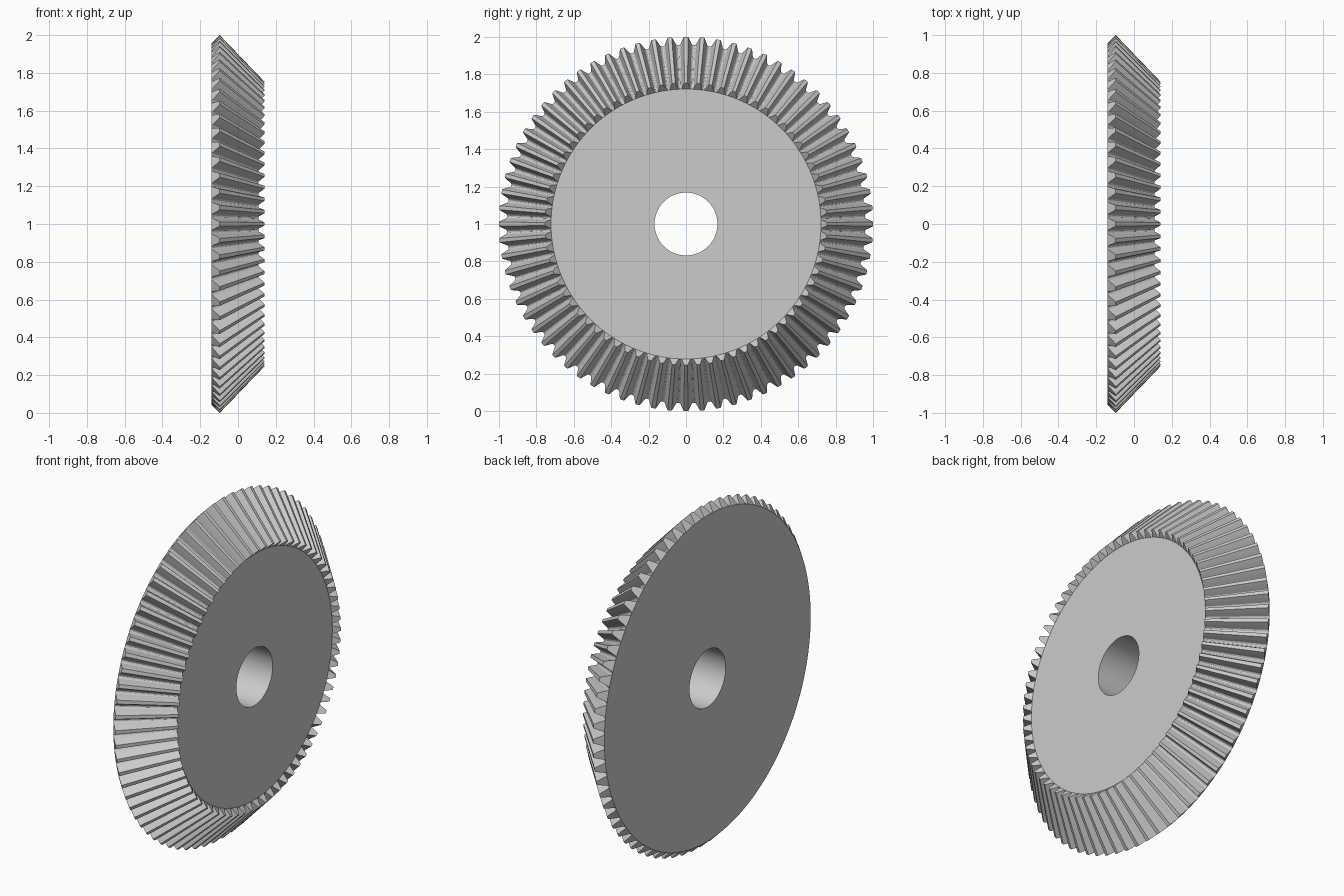
import bpy
import bmesh
from math import sin, cos, tan, pi, sqrt, radians

default = bpy.data.objects.get("Cube")
if default:
    bpy.data.objects.remove(default, do_unlink=True)

# Gear proportions: 45 degree pitch cone, axis along x
TEETH = 72
HALF_WIDTH = 0.14
BORE = 0.168
module = 1 / (TEETH / 2 + sqrt(0.5))       # largest tip radius is 1
pitch_r = module * TEETH / 2
height = 2.25 * module                     # root to tip
root_r = 1 - height * sqrt(0.5)
pitch_x = -HALF_WIDTH + 1.25 * module * sqrt(0.5)
apex_x = pitch_x + pitch_r                 # all tooth lines meet here
tip_x = -HALF_WIDTH + height * sqrt(0.5)
scale = (apex_x - HALF_WIDTH) / (apex_x - tip_x)   # small end / large end


def half_thickness(level):
    """Half tooth width as a fraction of the pitch, level 0 root to 1 tip."""
    offset = 2.25 * level - 1.25
    return 0.25 - tan(radians(20)) * offset / pi - 0.008 * offset ** 2


# One tooth as (fraction of pitch, level), left to right
right = [(half_thickness(v), v) for v in (1, 0.78, 0.55, 0.32, 0.12)]
right += [(0.43, 0.02), (0.46, 0)]
tooth = [(-f, v) for f, v in reversed(right)] + [(0, 1)] + right
outline = [((i + f) * 2 * pi / TEETH, v) for i in range(TEETH) for f, v in tooth]

bm = bmesh.new()


def ring(x, radius, depth=0, k=None):
    """Ring of vertices; depth raises the teeth, k shrinks towards the apex."""
    verts = []
    for angle, level in outline:
        rise = depth * level * sqrt(0.5)
        px, r = x + rise, radius + rise
        if k:
            px, r = apex_x - k * (apex_x - px), k * r
        verts.append(bm.verts.new((px, r * sin(angle), 1 + r * cos(angle))))
    return verts


front_x = apex_x - scale * (apex_x + HALF_WIDTH)
rings = [
    ring(-HALF_WIDTH, BORE),                    # bore, back
    ring(-HALF_WIDTH, root_r),                  # back disc rim
    ring(-HALF_WIDTH, root_r, height),          # large tooth ends
    ring(-HALF_WIDTH, root_r, height, scale),   # small tooth ends
    ring(front_x, root_r * scale),              # front disc rim
    ring(front_x, BORE),                        # bore, front
]

# Skin each ring to the next, closing through the bore
count = len(outline)
for a, b in zip(rings, rings[1:] + rings[:1]):
    for i in range(count):
        j = (i + 1) % count
        bm.faces.new((a[i], a[j], b[j], b[i]))
bmesh.ops.remove_doubles(bm, verts=bm.verts, dist=0.00002)
bmesh.ops.recalc_face_normals(bm, faces=bm.faces)

mesh = bpy.data.meshes.new("bevel_gear")
bm.to_mesh(mesh)
bm.free()
gear = bpy.data.objects.new("bevel_gear", mesh)
bpy.context.collection.objects.link(gear)

# Plain grey metal
grey = bpy.data.materials.new("grey_metal")
grey.use_nodes = True
colour = (0.6, 0.6, 0.6, 1)
grey.diffuse_color = colour
grey.node_tree.nodes["Principled BSDF"].inputs["Base Color"].default_value = colour
mesh.materials.append(grey)

bpy.ops.object.select_all(action="DESELECT")
gear.select_set(True)
bpy.context.view_layer.objects.active = gear
bpy.ops.object.shade_smooth_by_angle(angle=radians(25))
